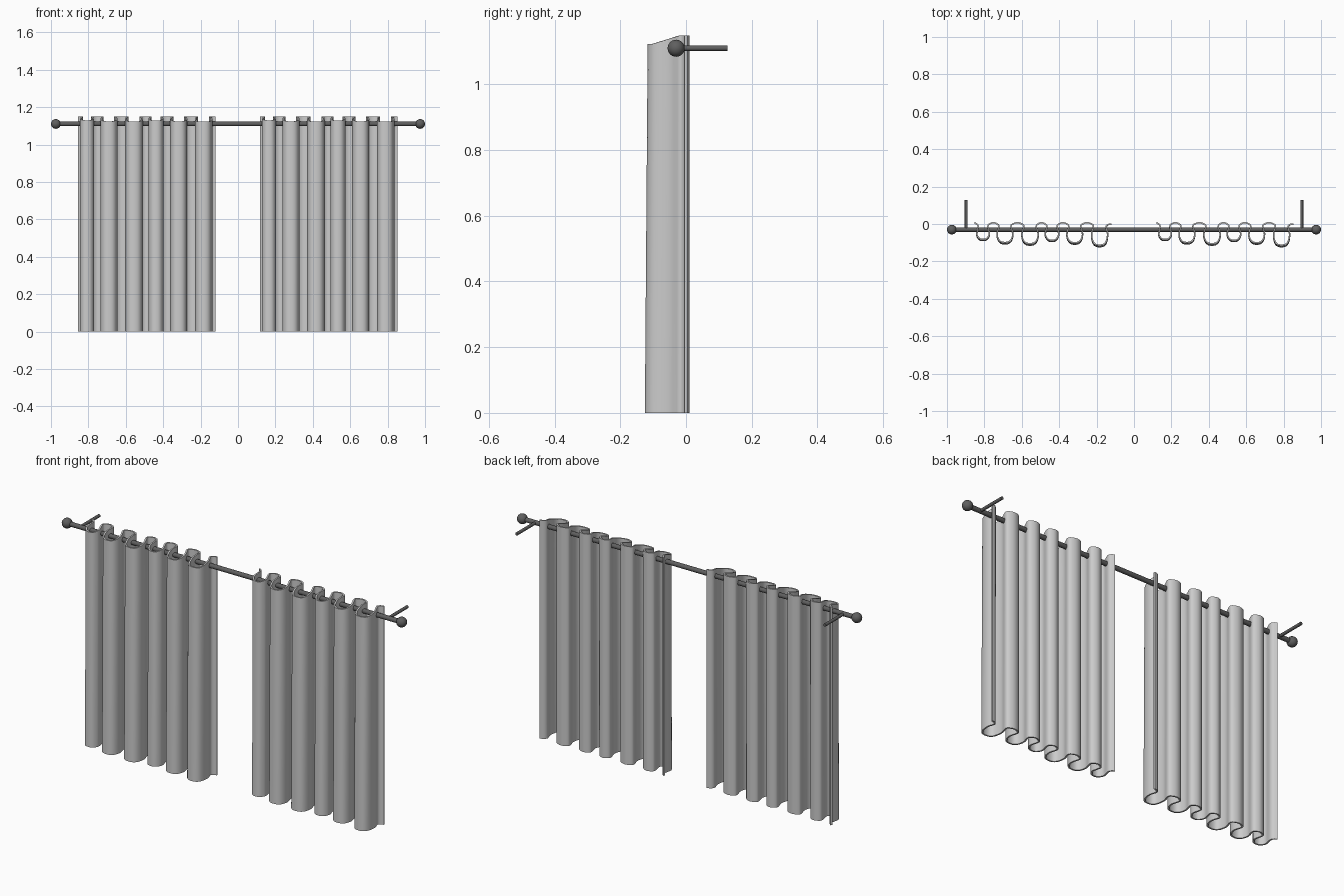
import bpy, bmesh, math
from mathutils import Vector

if "Cube" in bpy.data.objects:
    bpy.data.objects.remove(bpy.data.objects["Cube"])


def material(name, v):
    m = bpy.data.materials.new(name)
    m.diffuse_color = (v, v, v, 1)
    m.use_nodes = True
    m.node_tree.nodes["Principled BSDF"].inputs["Base Color"].default_value = m.diffuse_color
    return m


fabric = material("grey fabric", 0.6)
metal = material("dark metal", 0.115)


def finish(ob, name, mat, angle=40):
    ob.name = name
    ob.data.materials.append(mat)
    bpy.ops.object.select_all(action='DESELECT')
    ob.select_set(True)
    bpy.context.view_layer.objects.active = ob
    bpy.ops.object.shade_smooth_by_angle(angle=math.radians(angle))


def bar(name, a, b, r):
    a, b = Vector(a), Vector(b)
    d = b - a
    bpy.ops.mesh.primitive_cylinder_add(vertices=20, radius=r, depth=d.length, location=(a + b) / 2,
                                        rotation=d.to_track_quat('Z', 'Y').to_euler())
    finish(bpy.context.object, name, metal)


# Rod, end balls and wall brackets
ROD_Y, ROD_Z = -0.03, 1.11
bar("rod", (-0.97, ROD_Y, ROD_Z), (0.97, ROD_Y, ROD_Z), 0.012)
for s in (-1, 1):
    bpy.ops.mesh.primitive_uv_sphere_add(segments=24, ring_count=14, radius=0.026,
                                         location=(s * 0.974, ROD_Y, ROD_Z))
    finish(bpy.context.object, "end_ball", metal)
    bar("wall_bracket", (s * 0.897, ROD_Y, ROD_Z), (s * 0.897, 0.127, ROD_Z), 0.008)

# Uneven pleats: centre x, half width, depth
PLEATS = [(-0.807, 0.034, 0.083), (-0.69, 0.042, 0.100), (-0.556, 0.044, 0.106),
          (-0.4385, 0.036, 0.088), (-0.317, 0.042, 0.101), (-0.184, 0.043, 0.114)]


def pleat_profile():
    pts = [(-0.853, 0.008), (-0.837, -0.004)]
    for i, (c, w, d) in enumerate(PLEATS):
        n = w * 0.78
        pts += [(c - n, -0.018), (c - w, -0.05), (c - w * 0.85, -d * 0.8), (c - w * 0.4, -d * 0.97),
                (c + w * 0.4, -d * 0.97), (c + w * 0.85, -d * 0.8), (c + w, -0.05), (c + n, -0.018)]
        if i < 5:
            c2, w2, _ = PLEATS[i + 1]
            l, r = c + n, c2 - w2 * 0.78
            pts += [(l + 0.004, -0.003), ((l + r) / 2, 0.007), (r - 0.004, -0.003)]
    return pts + [(-0.138, -0.003), (-0.121, 0.0)]


def smooth_line(p, n=3):
    p = [Vector(q) for q in p]
    p = [2 * p[0] - p[1]] + p + [2 * p[-1] - p[-2]]
    out = []
    for a, b, c, d in zip(p, p[1:], p[2:], p[3:]):
        for k in range(n):
            t = k / n
            out.append(0.5 * (2 * b + (c - a) * t + (2 * a - 5 * b + 4 * c - d) * t * t
                              + (3 * b - a - 3 * c + d) * t ** 3))
    return out + [p[-2]]


def curtain(name, dx):
    line = smooth_line(pleat_profile())
    bm = bmesh.new()
    rows = []
    for k in range(9):
        h = k / 8
        row = []
        for q in line:
            # top edge dips toward the front, hem flares slightly
            top = 1.149 - 0.026 * min(1, max(0, (-0.02 - q.y) / 0.08))
            y = q.y * (1 + 0.075 * (1 - h)) if q.y < 0 else q.y
            row.append(bm.verts.new((q.x + dx, y, top * h)))
        rows.append(row)
    for a, b in zip(rows, rows[1:]):
        for i in range(len(line) - 1):
            bm.faces.new((a[i], a[i + 1], b[i + 1], b[i]))
    me = bpy.data.meshes.new(name)
    bm.to_mesh(me)
    bm.free()
    ob = bpy.data.objects.new(name, me)
    bpy.context.collection.objects.link(ob)
    mod = ob.modifiers.new("thickness", 'SOLIDIFY')
    mod.thickness = 0.008
    mod.offset = 0
    bpy.context.view_layer.objects.active = ob
    bpy.ops.object.modifier_apply(modifier=mod.name)
    finish(ob, name, fabric, 50)


# Two identical curtain panels
curtain("left_curtain", 0)
curtain("right_curtain", 0.973)
